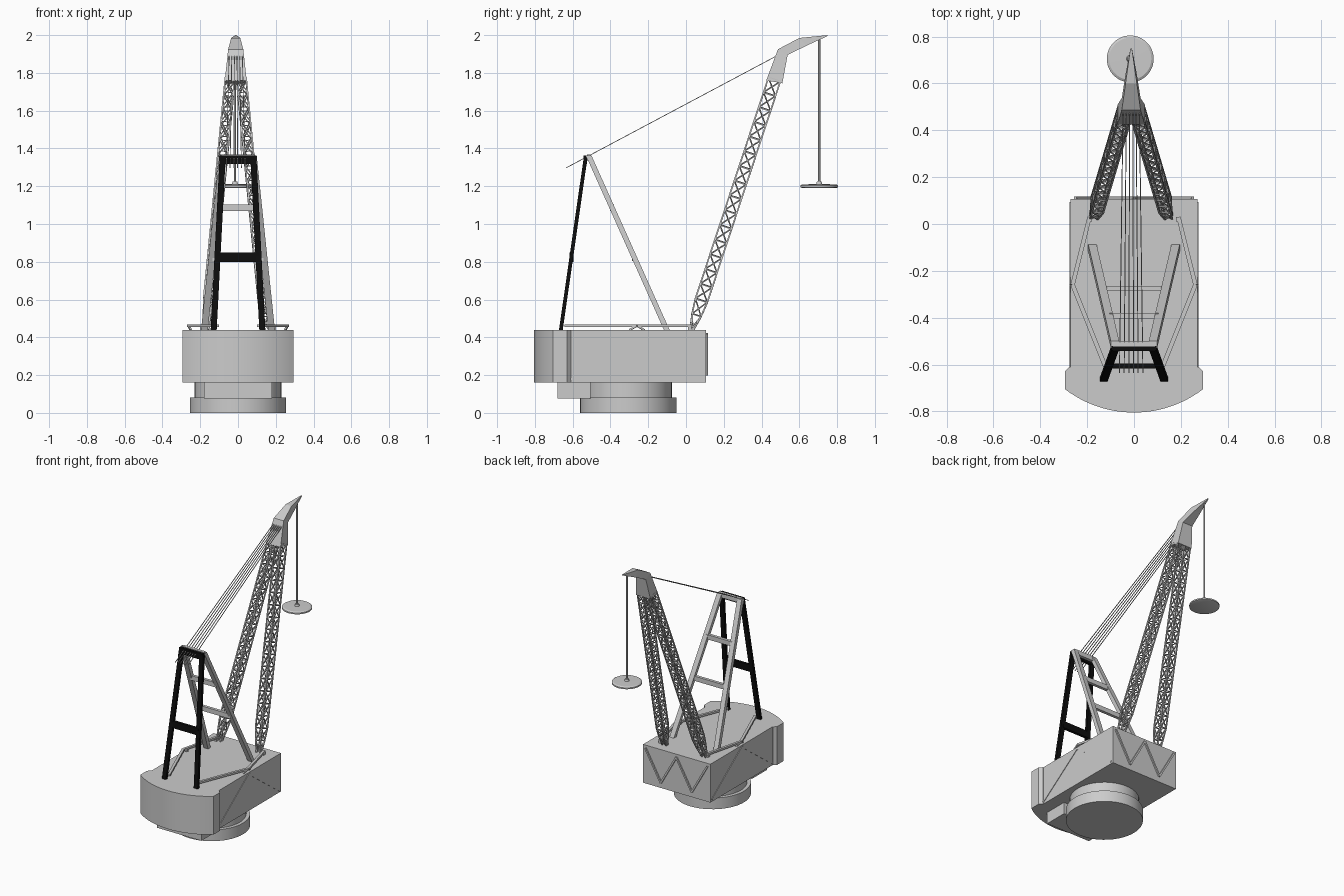
import bpy, bmesh, math
from mathutils import Vector as V

if "Cube" in bpy.data.objects:
    bpy.data.objects.remove(bpy.data.objects["Cube"])

CX = -0.012  # the boom sits slightly off the centre line

black = bpy.data.materials.new("black_paint")
black.diffuse_color = (0.004, 0.004, 0.004, 1)
black.use_nodes = True
black.node_tree.nodes["Principled BSDF"].inputs["Base Color"].default_value = black.diffuse_color


def finish(name, bm, mat=None, smooth=False):
    bmesh.ops.recalc_face_normals(bm, faces=bm.faces)
    me = bpy.data.meshes.new(name)
    bm.to_mesh(me)
    bm.free()
    ob = bpy.data.objects.new(name, me)
    bpy.context.collection.objects.link(ob)
    if mat:
        me.materials.append(mat)
    if smooth:
        bpy.context.view_layer.objects.active = ob
        ob.select_set(True)
        bpy.ops.object.shade_smooth_by_angle(angle=math.radians(30))
        ob.select_set(False)
    return ob


def loft(bm, rings):
    """Skin a list of equal-length vertex rings and cap both ends."""
    vs = [[bm.verts.new(p) for p in r] for r in rings]
    n = len(vs[0])
    for a, b in zip(vs, vs[1:]):
        for i in range(n):
            bm.faces.new((a[i], a[(i + 1) % n], b[(i + 1) % n], b[i]))
    bm.faces.new(vs[0][::-1])
    bm.faces.new(vs[-1])


def beam(bm, a, b, w, d=None, u=None, v=None):
    """Rectangular bar from a to b; u and v set the section directions."""
    a, b, d = V(a), V(b), d or w
    t = (b - a).normalized()
    if u is None:
        up = V((0, 0, 1)) if abs(t.z) < 0.9 else V((0, 1, 0))
        u = t.cross(up).normalized()
        v = t.cross(u)
    u, v = V(u) * w / 2, V(v) * d / 2
    loft(bm, [[p - u - v, p + u - v, p + u + v, p - u + v] for p in (a, b)])


def box(bm, x0, x1, y0, y1, z0, z1):
    loft(bm, [[(x0, y0, z), (x1, y0, z), (x1, y1, z), (x0, y1, z)] for z in (z0, z1)])


def turned(name, x, y, profile, n=48):
    """Round part from (radius, z) pairs."""
    bm = bmesh.new()
    loft(bm, [[(x + r * math.cos(2 * math.pi * i / n), y + r * math.sin(2 * math.pi * i / n), z)
               for i in range(n)] for r, z in profile])
    return finish(name, bm, smooth=True)


# Slewing base
turned("base_ring", 0, -0.305, [(0.255, 0), (0.255, 0.082)])
turned("slewing_ring", 0, -0.305, [(0.23, 0.08), (0.23, 0.162)])
bm = bmesh.new()
box(bm, -0.18, 0.18, -0.68, -0.505, 0.075, 0.162)
finish("under_box", bm)

# Machine house
bm = bmesh.new()
box(bm, -0.272, 0.272, -0.63, 0.107, 0.16, 0.44)
finish("machine_house", bm)

# Curved counterweight
outline = [(-0.275, -0.61), (-0.295, -0.63)]
for i in range(25):
    a = -0.654 + 1.308 * i / 24
    outline.append((0.485 * math.sin(a), -0.32 - 0.485 * math.cos(a)))
outline += [(0.295, -0.63), (0.275, -0.61)]
bm = bmesh.new()
loft(bm, [[(x, y, z) for x, y in outline] for z in (0.16, 0.44)])
finish("counterweight", bm, smooth=True)

# Zigzag bracing on the house front end
bm = bmesh.new()
zig = [(-0.25, 0.42), (-0.125, 0.2), (0, 0.42), (0.125, 0.2), (0.25, 0.42)]
for (x0, z0), (x1, z1) in zip(zig, zig[1:]):
    beam(bm, (x0, 0.109, z0), (x1, 0.109, z1), 0.016, 0.012)
finish("end_bracing", bm)

# Side bracing and deck struts
for s, side in ((-1, "left"), (1, "right")):
    bm = bmesh.new()
    for y in (-0.61, 0.09):
        beam(bm, (s * 0.272, y, 0.175), (s * 0.272, -0.26, 0.43), 0.008, 0.014)
    finish(side + "_side_bracing", bm)
    bm = bmesh.new()
    path = [(s * 0.19, 0.03, 0.462), (s * 0.262, -0.26, 0.462), (s * 0.11, -0.64, 0.462)]
    for a, b in zip(path, path[1:]):
        beam(bm, a, b, 0.018, 0.014)
    for dy in (-0.04, 0.04):
        beam(bm, (s * 0.262, -0.26, 0.462), (s * 0.25, -0.26 + dy, 0.438), 0.01)
    beam(bm, (s * 0.19, 0.02, 0.435), (s * 0.19, 0.02, 0.465), 0.02)
    finish(side + "_deck_strut", bm)

# A-frame: black rear legs and grey front legs with cross bars
AX, AY = (1, 0, 0), (0, 1, 0)
bm = bmesh.new()
for s in (-1, 1):
    beam(bm, (s * 0.129, -0.663, 0.435), (s * 0.081, -0.53, 1.362), 0.032, 0.02, AX, AY)
beam(bm, (-0.11, -0.606, 0.825), (0.11, -0.606, 0.825), 0.02, 0.05, AY, (0, 0, 1))
beam(bm, (-0.09, -0.533, 1.34), (0.09, -0.533, 1.34), 0.02, 0.045, AY, (0, 0, 1))
finish("rear_frame", bm, black)

bm = bmesh.new()
for s in (-1, 1):
    beam(bm, (s * 0.178, -0.1, 0.435), (s * 0.081, -0.515, 1.362), 0.036, 0.03, AX, AY)
for y, z, x in ((-0.276, 0.82, 0.135), (-0.392, 1.085, 0.105), (-0.513, 1.35, 0.09)):
    beam(bm, (-x, y, z), (x, y, z), 0.022, 0.034, AY, (0, 0, 1))
finish("front_frame", bm)


# Two lattice boom legs, four chords each with crossed lacing
def lattice(name, a, b, w, d, bays=17):
    a, b = V(a), V(b)
    t = (b - a).normalized()
    u = (V(AX) - t * t.x).normalized()
    v = t.cross(u)
    bm = bmesh.new()
    rings = []
    for i in range(bays + 1):
        k = (0.25, 0.75)[i] if i < 2 else 1
        c = a.lerp(b, i / bays)
        rings.append([c + u * x * w * max(k, 0.6) / 2 + v * y * d * k / 2
                      for x, y in ((-1, -1), (1, -1), (1, 1), (-1, 1))])
    for p, q in zip(rings, rings[1:]):
        for j in range(4):
            m = (j + 1) % 4
            beam(bm, p[j], q[j], 0.008)
            beam(bm, p[j], q[m], 0.005)
            beam(bm, p[m], q[j], 0.005)
            beam(bm, q[j], q[m], 0.005)
    finish(name, bm)


for s, side in ((-1, "left"), (1, "right")):
    lattice(side + "_boom_leg", (CX + s * 0.16, 0.03, 0.44), (CX + s * 0.03, 0.468, 1.765), 0.05, 0.066)

# Boom head: (rear y, z, front y, z, half width)
bm = bmesh.new()
sections = [(0.425, 1.76, 0.51, 1.745, 0.058), (0.487, 1.925, 0.538, 1.895, 0.04),
            (0.6, 1.985, 0.64, 1.945, 0.024), (0.75, 2.0, 0.75, 1.995, 0.003)]
loft(bm, [[(CX - h, y0, z0), (CX + h, y0, z0), (CX + h, y1, z1), (CX - h, y1, z1)]
          for y0, z0, y1, z1, h in sections])
finish("boom_head", bm)

# Stay cables over the A-frame top
bm = bmesh.new()
for i in range(6):
    f = i / 5 - 0.5
    beam(bm, (CX + f * 0.1, -0.635, 1.297), (CX + f * 0.07, 0.48, 1.89), 0.004)
finish("stay_cables", bm)

# Hoist line and round lifting magnet
turned("hoist_line", CX - 0.004, 0.705, [(0.006, 1.2), (0.006, 1.985)], 12)
turned("lifting_disc", CX - 0.004, 0.705,
       [(0.09, 1.19), (0.1, 1.194), (0.1, 1.204), (0.09, 1.21), (0.016, 1.211), (0.012, 1.225)])
